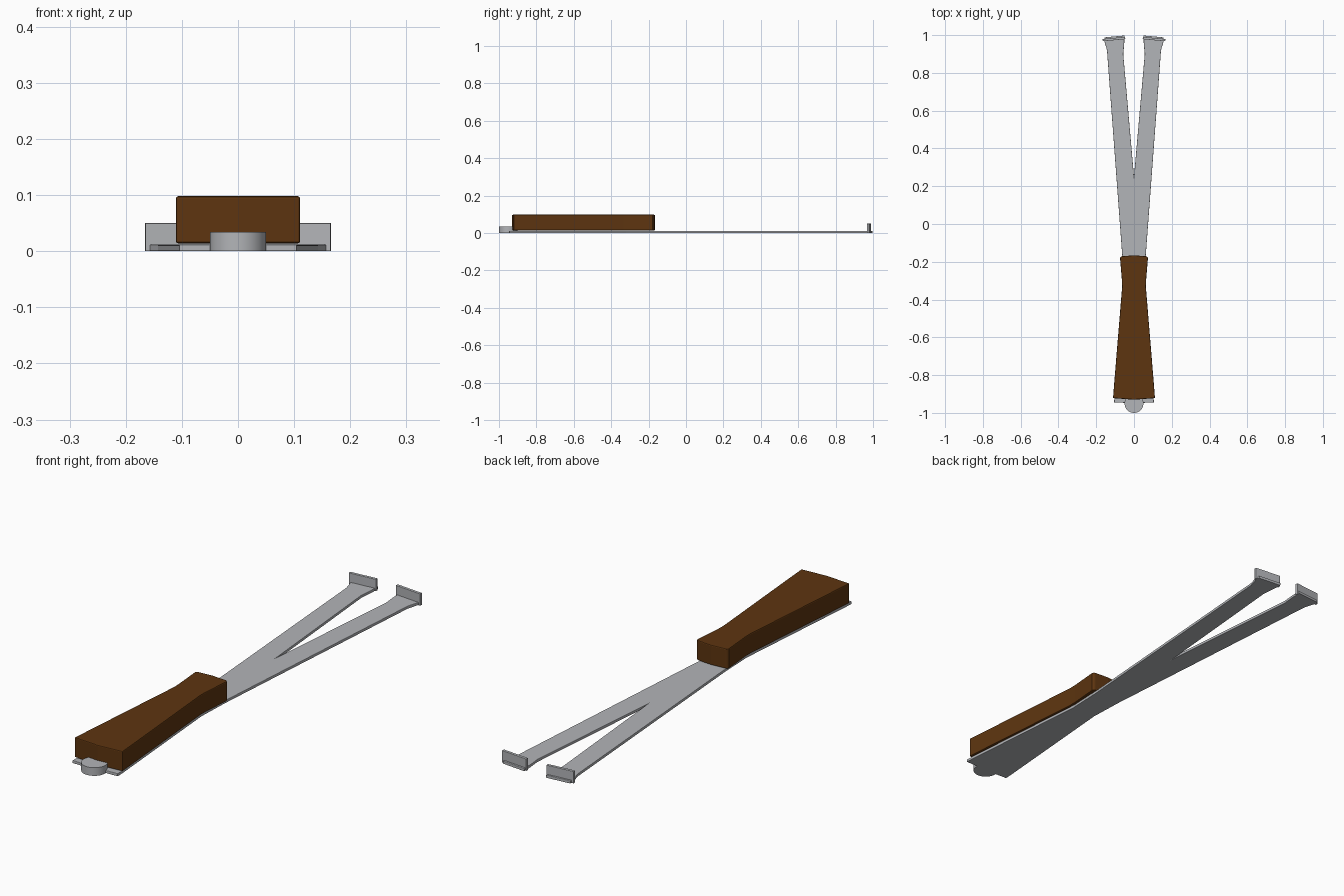
import bpy, bmesh, math
from mathutils import Vector

if "Cube" in bpy.data.objects:
    bpy.data.objects.remove(bpy.data.objects["Cube"])


def material(name, rgb):
    m = bpy.data.materials.new(name)
    m.diffuse_color = (*rgb, 1)
    m.use_nodes = True
    m.node_tree.nodes["Principled BSDF"].inputs["Base Color"].default_value = m.diffuse_color
    return m


steel = material("steel grey", (0.45, 0.46, 0.48))
wood = material("dark brown", (0.11, 0.035, 0.005))


def slab(name, half, z0, z1, mat, bevel=0.0, mirror=True):
    """Extrude an outline; the right half is mirrored to the left in order."""
    pts = list(half)
    if mirror:
        pts += [(-x, y) for x, y in reversed(half) if x > 1e-6]
    bm = bmesh.new()
    face = bm.faces.new([bm.verts.new((x, y, z0)) for x, y in pts])
    ext = bmesh.ops.extrude_face_region(bm, geom=[face])
    bmesh.ops.translate(bm, vec=(0, 0, z1 - z0),
                        verts=[g for g in ext["geom"] if isinstance(g, bmesh.types.BMVert)])
    bmesh.ops.recalc_face_normals(bm, faces=bm.faces)
    me = bpy.data.meshes.new(name)
    bm.to_mesh(me)
    bm.free()
    me.materials.append(mat)
    ob = bpy.data.objects.new(name, me)
    bpy.context.collection.objects.link(ob)
    if bevel:
        b = ob.modifiers.new("soft edges", "BEVEL")
        b.width, b.segments, b.limit_method = bevel, 2, "ANGLE"
        b.angle_limit = math.radians(40)
    return ob


# Forked steel blade running under the handle
slab("forked_blade", [(0, -0.948), (0.105, -0.945), (0.104, -0.915),
                      (0.056, -0.32), (0.062, -0.17), (0.143, 0.92),
                      (0.157, 0.968), (0.156, 0.988), (0.050, 0.998),
                      (0.052, 0.95), (0.057, 0.90), (0, 0.25)],
     0.0, 0.012, steel, 0.002)

# Wooden handle with a waist
slab("handle", [(0, -0.930), (0.111, -0.922), (0.103, -0.82), (0.063, -0.335),
                (0.064, -0.30), (0.074, -0.18), (0.068, -0.171), (0, -0.166)],
     0.014, 0.098, wood, 0.004)

# Round end knob
knob = slab("end_knob", [(0.05 * math.cos(a), -0.95 + 0.05 * math.sin(a))
                         for a in (math.tau * i / 48 for i in range(48))],
            0.0, 0.034, steel, mirror=False)
bpy.context.view_layer.objects.active = knob
knob.select_set(True)
bpy.ops.object.shade_smooth_by_angle(angle=math.radians(30))

# Upright flanges at the fork tips, square to each arm
for side, label in ((1, "right"), (-1, "left")):
    centre = Vector((0.106 * side, 0.979))
    u = Vector((0.0595 * side, -0.0055))
    n = Vector((0.0005 * side, 0.006))
    corners = [centre + u + n, centre - u + n, centre - u - n, centre + u - n]
    slab("tip_flange_" + label, [tuple(c) for c in corners],
         0.0, 0.05, steel, 0.001, mirror=False)
